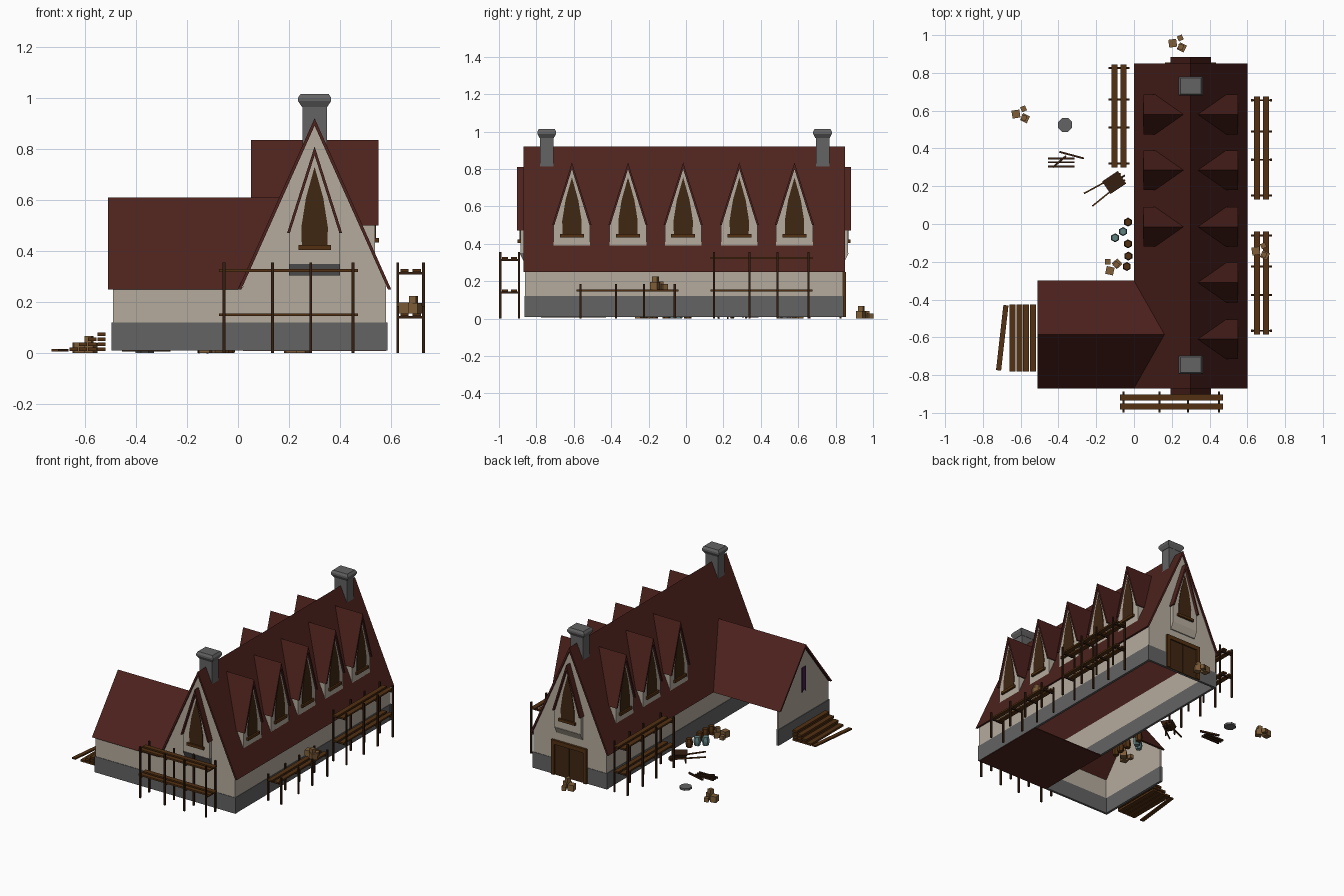
import bpy, bmesh
from math import sin, cos, pi, atan2, hypot
from mathutils import Vector, Matrix

if "Cube" in bpy.data.objects:
    bpy.data.objects.remove(bpy.data.objects["Cube"])

def material(name, r, g, b):
    m = bpy.data.materials.new(name)
    m.diffuse_color = (r, g, b, 1)
    m.use_nodes = True
    m.node_tree.nodes["Principled BSDF"].inputs["Base Color"].default_value = m.diffuse_color
    return m

ROOF = material("roof_tiles", .075, .016, .012)
PLASTER = material("plaster", .46, .41, .34)
STONE = material("stone", .125, .125, .125)
WOOD = material("wood", .085, .03, .006)
DARK = material("dark_wood", .035, .013, .005)
GLASS = material("window", .05, .02, .006)
CRATE = material("crate_wood", .21, .11, .04)
TEAL = material("teal_barrel", .12, .22, .22)
PURPLE = material("banner", .06, .015, .07)

def mesh(name, verts, faces, mat):
    bm = bmesh.new()
    vs = [bm.verts.new(v) for v in verts]
    for f in faces:
        bm.faces.new([vs[i] for i in f])
    bmesh.ops.recalc_face_normals(bm, faces=bm.faces)
    me = bpy.data.meshes.new(name)
    bm.to_mesh(me)
    bm.free()
    me.materials.append(mat)
    ob = bpy.data.objects.new(name, me)
    bpy.context.collection.objects.link(ob)
    return ob

def prism(name, prof, axis, a, b, mat):
    """Extrude a (u, z) profile along axis; a and b may depend on z."""
    ends = [e if callable(e) else (lambda z, e=e: e) for e in (a, b)]
    n = len(prof)
    vs = [(u, e(z), z) if axis == 'y' else (e(z), u, z) for e in ends for u, z in prof]
    fs = [list(range(n)), list(range(n, 2 * n))]
    fs += [[i, (i + 1) % n, n + (i + 1) % n, n + i] for i in range(n)]
    return mesh(name, vs, fs, mat)

def loft(name, loc, rings, n, mat, turn=0):
    """Stack n-sided rings given as (rx, ry, z)."""
    k = 2 ** .5 if n == 4 else 1
    vs = []
    for rx, ry, z in rings:
        for i in range(n):
            t = 2 * pi * (i + .5) / n
            v = Vector((rx * k * cos(t), ry * k * sin(t), z))
            vs.append(Matrix.Rotation(turn, 3, 'Z') @ v + Vector(loc))
    m = len(rings)
    fs = [list(range(n)), list(range((m - 1) * n, m * n))]
    fs += [[j * n + i, j * n + (i + 1) % n, (j + 1) * n + (i + 1) % n, (j + 1) * n + i]
           for j in range(m - 1) for i in range(n)]
    return mesh(name, vs, fs, mat)

def box(name, x0, x1, y0, y1, z0, z1, mat):
    return prism(name, [(x0, z0), (x1, z0), (x1, z1), (x0, z1)], 'y', y0, y1, mat)

def beam(name, p, q, w, h, mat):
    """Square bar from p to q."""
    p, q = Vector(p), Vector(q)
    d = q - p
    ob = loft(name, (0, 0, 0), [(w / 2, h / 2, 0), (w / 2, h / 2, d.length)], 4, mat)
    ob.matrix_world = Matrix.Translation(p) @ d.to_track_quat('Z', 'Y').to_matrix().to_4x4()
    return ob

def roof(name, c, half, top, low, t, axis, a, b):
    s = (top - low) / half
    prof = [(c - half, low), (c, top), (c + half, low),
            (c + half - t, low), (c, top - t * s), (c - half + t, low)]
    return prism(name, prof, axis, a, b, ROOF)

def house(c, half, low, eave, top):
    return [(c - half, low), (c + half, low), (c + half, eave), (c, top), (c - half, eave)]

def slope(z):
    """x of the main roof's right slope at height z."""
    return .3 + .3 * (.92 - z) / .67

def left_slope(z):
    return .6 - slope(z)

# Main hall: gables, side walls, stone footing, roof
roof("main_roof", .3, .30, .92, .25, .013, 'y', -.87, .85)
for nm, y in (("front", -.86), ("back", .83)):
    prism(nm + "_gable", house(.3, .28, .12, .27, .895), 'y', y, y + .01, PLASTER)
    box(nm + "_footing", .015, .585, y - .003, y + .013, .01, .12, STONE)
for nm, x in (("left", .02), ("right", .57)):
    box(nm + "_wall", x, x + .01, -.86, .84, .12, .28, PLASTER)
    box(nm + "_footing", x - .003, x + .013, -.863, .843, .01, .12, STONE)
box("hall_floor", .02, .58, -.86, -.30, .008, .014, ROOF)

# Side wing, open on its back side
roof("wing_roof", -.585, .285, .61, .25, .015, 'x', -.51, left_slope)
prism("wing_gable", house(-.585, .275, .12, .25, .592), 'x', -.49, -.48, PLASTER)
box("wing_end_footing", -.495, -.478, -.863, -.307, .01, .12, STONE)
box("wing_front_wall", -.49, .03, -.86, -.85, .12, .26, PLASTER)
box("wing_front_footing", -.495, .03, -.863, -.847, .01, .12, STONE)
prism("banner", [(-.605, .28), (-.585, .30), (-.565, .28), (-.565, .45), (-.605, .45)],
      'x', -.497, -.489, PURPLE)

def window(name, c, base, top, axis, face, out):
    """Pointed window with sill and frame bars on a wall."""
    h = top - base
    prof = [(c - .05, base), (c + .05, base), (c + .052, base + .07),
            (c + .034, base + .6 * h), (c, top), (c - .034, base + .6 * h), (c - .052, base + .07)]
    prism(name + "_pane", prof, axis, face, face + out * .004, GLASS)
    sill = [(c - .064, base - .018), (c + .064, base - .018), (c + .064, base), (c - .064, base)]
    prism(name + "_sill", sill, axis, face, face + out * .015, WOOD)

# Dormers: five right, three left
rows = [-.61, -.31, -.015, .285, .58]
for side, ys in ((1, rows), (-1, rows[2:])):
    for y in ys:
        fx = lambda x: .3 + side * (x - .3)
        end = slope if side == 1 else left_slope
        prism("dormer_body", house(y, .098, .39, .50, .80), 'x', fx(.537), end, PLASTER)
        roof("dormer_roof", y, .105, .835, .50, .011, 'x', fx(.55), end)
        window("dormer_window", y, .452, .755, 'x', fx(.537), side)

# Gable bays at both ends
for wall, out in ((-.855, -1), (.835, 1)):
    prism("bay_body", house(.3, .10, .35, .47, .785), 'y', wall, wall + out * .03, PLASTER)
    loft("bay_corbel", (.3, wall, 0),
         [(.1, .012, .305), (.1, .034, .35)], 4, STONE if out < 0 else PLASTER)
    roof("bay_roof", .3, .108, .81, .47, .011, 'y', wall, wall + out * .048)
    window("bay_window", .3, .423, .73, 'y', wall + out * .03, out)

# Chimneys
for y in (-.745, .73):
    loft("chimney", (.3, y, 0), [(.048, .036, .80), (.048, .036, .97)], 4, STONE)
    loft("chimney_cap", (.3, y, 0), [(.05, .038, .965), (.065, .05, .988),
                                    (.065, .05, 1.0), (.055, .042, 1.015)], 4, STONE)

# Double door at the back
for x0, x1 in ((.185, .298), (.302, .415)):
    box("door_leaf", x0, x1, .835, .847, .01, .225, GLASS)
for x0, x1, z0, z1 in ((.165, .19, .01, .25), (.41, .435, .01, .25), (.165, .435, .222, .25)):
    box("door_frame", x0, x1, .835, .856, z0, z1, WOOD)

def scaffold(axis, c, start, posts, levels, top):
    """Two rows of posts carrying pairs of planks."""
    P = lambda u, v, z: (u, v, z) if axis == 'x' else (v, u, z)
    for u in posts:
        for s in (-.05, .05):
            beam("scaffold_post", P(u, c + s, 0), P(u, c + s, top), .011, .011, DARK)
        for z in levels:
            beam("scaffold_crossbar", P(u, c - .054, z - .012), P(u, c + .054, z - .012), .01, .01, DARK)
    for z in levels:
        for s in (-.024, .024):
            (ua, va, _), (ub, vb, _) = P(start, c + s - .016, 0), P(start + .545, c + s + .016, 0)
            box("scaffold_plank", ua, ub, va, vb, z - .007, z + .004, WOOD)

spots = (.02, .21, .36, .525)
for axis, c, s, levels, top in (('y', .676, .13, (.152, .325), .355),
                                ('y', .676, -.585, (.152,), .185),
                                ('y', -.08, .30, (.152, .325), .355),
                                ('x', -.943, -.075, (.152, .325), .355)):
    scaffold(axis, c, s, [s + d for d in spots], levels, top)

# Crate heaps
def crate(x, y, z, r, turn):
    loft("crate", (x, y, z), [(r, r, 0), (r, r, 2 * r)], 4, CRATE, turn)

for x, y, z, t in ((.235, .955, 0, 0), (-.595, .58, 0, 0), (.675, -.145, .156, 0), (-.115, -.22, 0, 1.2)):
    for dx, dy, dz, r, a in ((-.03, .002, 0, .021, .15), (.01, .03, 0, .014, .4),
                             (.018, -.02, 0, .02, -.45), (.012, -.018, .04, .014, -.3)):
        crate(x + dx * cos(t) - dy * sin(t), y + dx * sin(t) + dy * cos(t), z + dz, r, a + t)

# Barrels along the left wall
for x, y, m in ((-.032, .01, WOOD), (-.032, -.105, WOOD), (-.03, -.17, WOOD),
                (-.038, -.225, WOOD), (-.058, -.04, TEAL), (-.1, -.073, TEAL)):
    loft("barrel", (x, y, 0), [(.019, .019, 0), (.024, .024, .025), (.024, .024, .035),
                               (.019, .019, .06)], 6, m)

# Millstone and loose timbers
loft("millstone", (-.365, .525, 0), [(.04, .04, 0), (.04, .04, .014)], 8, STONE)
for y in (.305, .327, .347):
    beam("loose_timber", (-.455, y, .012), (-.315, y, .012), .01, .012, DARK)
beam("loose_timber", (-.43, .30, .023), (-.36, .36, .023), .01, .01, DARK)
beam("loose_timber", (-.395, .382, .012), (-.265, .347, .012), .01, .012, DARK)

# Plank stack beside the wing
for i in range(4):
    for j in range(4 - i):
        x = -.535 - .036 * j
        box("stacked_plank", x - .016, x + .016, -.78, -.425, .008 + .02 * i, .022 + .02 * i, WOOD)
beam("fallen_plank", (-.717, -.775, .011), (-.678, -.43, .011), .027, .01, WOOD)

# Wheelbarrow
turn = atan2(-.08, -.12)
M = lambda u, v, z: (-.105 + u * cos(turn) - v * sin(turn), .22 + u * sin(turn) + v * cos(turn), z)
loft("barrow_tray", M(0, 0, 0), [(.035, .026, .028), (.05, .04, .062)], 4, DARK, turn)
for v in (-1, 1):
    beam("barrow_handle", M(-.055, .02 * v, .022), M(.165, .04 * v, .05), .008, .008, WOOD)
    beam("barrow_leg", M(.04, .03 * v, 0), M(.035, .028 * v, .035), .008, .008, DARK)
wheel = loft("barrow_wheel", (0, 0, 0), [(.02, .02, -.005), (.02, .02, .005)], 8, DARK)
wheel.matrix_world = (Matrix.Translation(M(-.05, 0, .02)) @ Matrix.Rotation(turn, 4, 'Z')
                      @ Matrix.Rotation(pi / 2, 4, 'X'))
